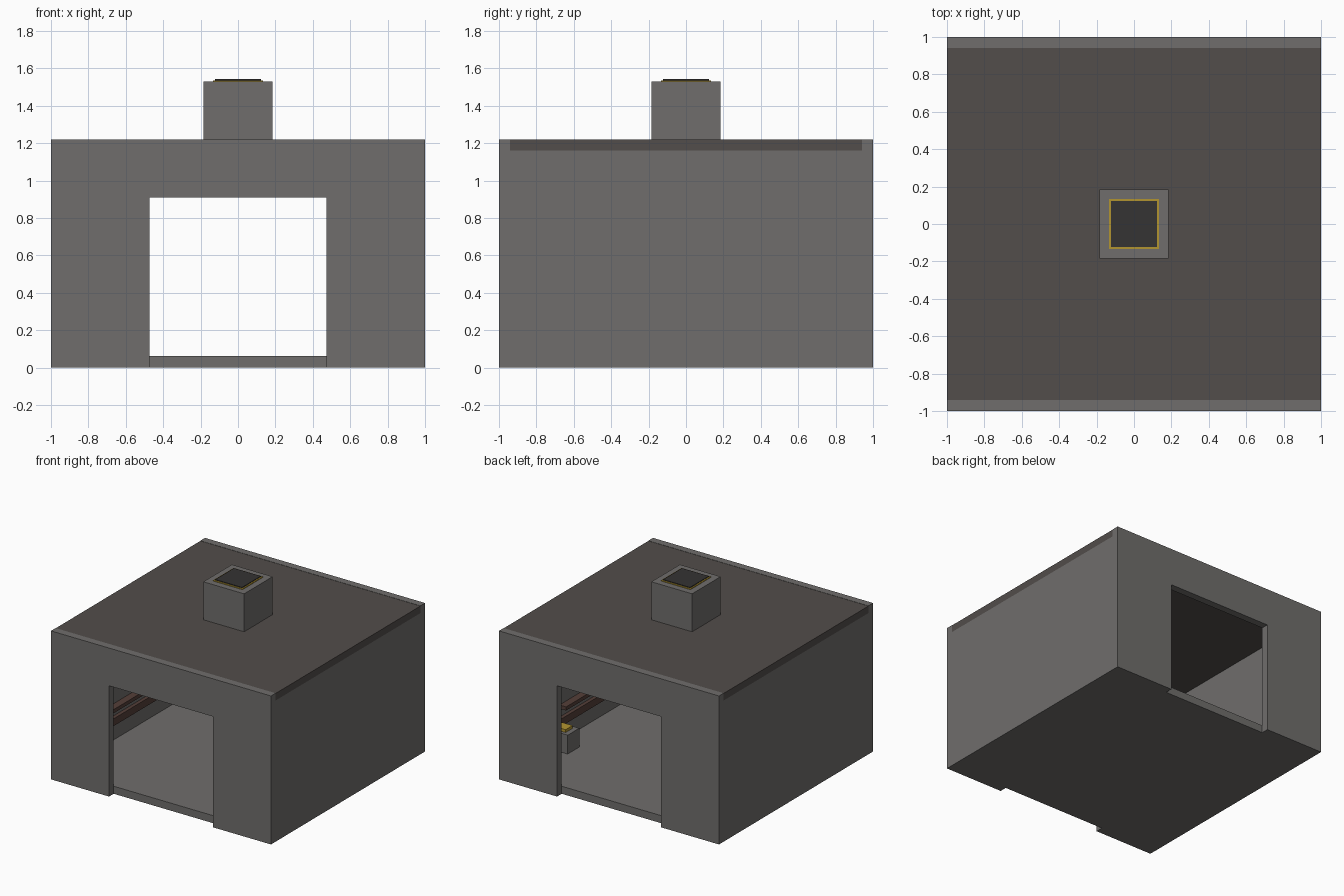
import bpy, bmesh

if "Cube" in bpy.data.objects:
    bpy.data.objects.remove(bpy.data.objects["Cube"])


def material(name, rgb):
    m = bpy.data.materials.new(name)
    m.diffuse_color = (*rgb, 1)
    m.use_nodes = True
    m.node_tree.nodes["Principled BSDF"].inputs["Base Color"].default_value = m.diffuse_color
    return m


CONCRETE = material("concrete", (0.16, 0.155, 0.15))
ROOF = material("roofing", (0.085, 0.075, 0.07))
DARK = material("dark_panel", (0.035, 0.033, 0.033))
YELLOW = material("yellow_trim", (0.45, 0.3, 0.03))
BROWN = material("brown_rail", (0.09, 0.05, 0.04))


def finish(name, bm, mat):
    bmesh.ops.recalc_face_normals(bm, faces=bm.faces)
    me = bpy.data.meshes.new(name)
    bm.to_mesh(me)
    bm.free()
    me.materials.append(mat)
    ob = bpy.data.objects.new(name, me)
    bpy.context.collection.objects.link(ob)
    return ob


def box(name, lo, hi, mat):
    bm = bmesh.new()
    bmesh.ops.create_cube(bm, size=1)
    for v in bm.verts:
        v.co = [(a + b) / 2 + c * (b - a) for a, b, c in zip(lo, hi, v.co)]
    return finish(name, bm, mat)


def door_wall(name, y0, y1):
    # Inverted U profile, pushed through the wall thickness
    outline = [(-1, 0), (-0.472, 0), (-0.472, 0.91), (0.472, 0.91),
               (0.472, 0), (1, 0), (1, 1.22), (-1, 1.22)]
    bm = bmesh.new()
    face = bm.faces.new([bm.verts.new((x, y0, z)) for x, z in outline])
    ext = bmesh.ops.extrude_face_region(bm, geom=[face])["geom"]
    verts = [g for g in ext if isinstance(g, bmesh.types.BMVert)]
    bmesh.ops.translate(bm, verts=verts, vec=(0, y1 - y0, 0))
    return finish(name, bm, mat=CONCRETE)


# Shell
T = 0.94
door_wall("front_wall", -1, -T)
door_wall("back_wall", T, 1)
box("floor", (-T, -T, 0), (T, T, 0.062), CONCRETE)
box("right_wall", (T, -T, 0), (1, T, 1.16), CONCRETE)
box("left_wall", (-1, -T, 0), (-T, T, 1.16), CONCRETE)
box("roof", (-1, -T, 1.16), (1, T, 1.218), ROOF)

# Roof stack with trimmed cap
box("roof_stack", (-0.185, -0.185, 1.218), (0.185, 0.185, 1.53), CONCRETE)
box("stack_trim", (-0.133, -0.133, 1.53), (0.133, 0.133, 1.536), YELLOW)
box("stack_cap", (-0.122, -0.122, 1.53), (0.122, 0.122, 1.542), DARK)

# Rails along both side walls
for side, s in (("right", 1), ("left", -1)):
    for label, x, y, z0, z1 in (("lower", 0.91, 0.9, 0.2, 0.26),
                                ("upper", 0.88, 0.3, 0.33, 0.36)):
        xs = sorted((s * x, s * T))
        box(f"{side}_{label}_rail", (xs[0], -y if s > 0 else -0.8, z0),
            (xs[1], y if s > 0 else 0.8, z1), BROWN)

# Control box on the floor by the right wall
box("control_box", (0.76, 0.3, 0.062), (T, 0.45, 0.217), CONCRETE)
box("control_button", (0.8, 0.33, 0.217), (0.9, 0.42, 0.24), YELLOW)
